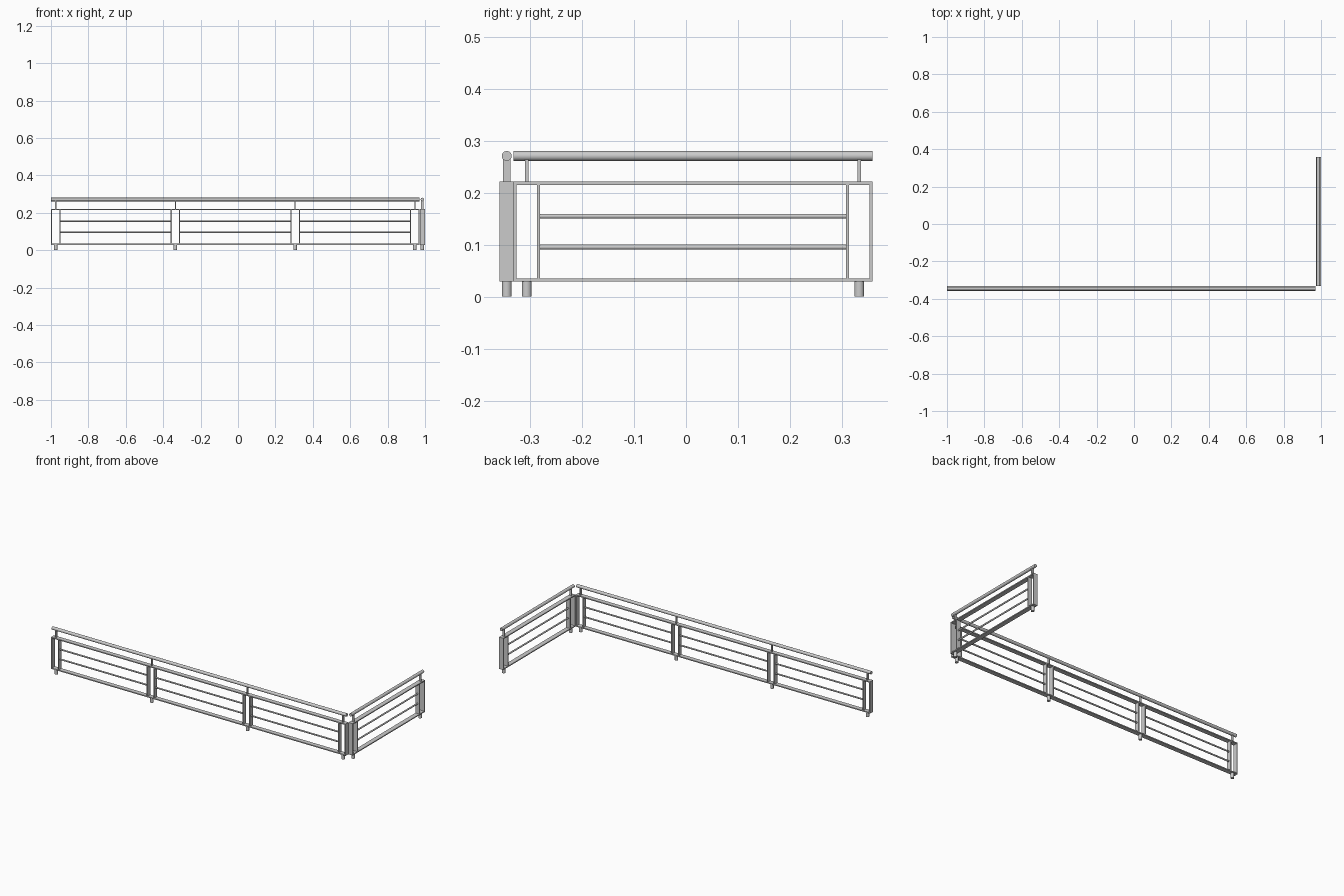
import bpy, math
from mathutils import Vector

if "Cube" in bpy.data.objects:
    bpy.data.objects.remove(bpy.data.objects["Cube"])

T = 0.006            # flat bar thickness
D = 0.028            # flat bar depth
POST = 0.051         # width of a hollow post
Z0, Z1 = 0.029, 0.2215
RAIL_Z, RAIL_R = 0.271, 0.0095


def box(name, center, size):
    bpy.ops.mesh.primitive_cube_add(size=1, location=center)
    ob = bpy.context.object
    ob.name = name
    ob.scale = size
    bpy.ops.object.transform_apply(location=False, rotation=False, scale=True)
    return ob


def rod(name, a, b, radius, verts=24):
    a, b = Vector(a), Vector(b)
    d = b - a
    bpy.ops.mesh.primitive_cylinder_add(vertices=verts, radius=radius, depth=d.length,
                                        location=(a + b) / 2)
    ob = bpy.context.object
    ob.name = name
    ob.rotation_euler = d.to_track_quat('Z', 'Y').to_euler()
    bpy.ops.object.shade_smooth_by_angle(angle=math.radians(40))
    return ob


def railing(name, origin, along_y, length, bays):
    """Straight railing starting at origin, running along x or y."""
    ox, oy = origin

    def pos(s, z):
        return (ox, oy + s, z) if along_y else (ox + s, oy, z)

    def bar(part, s, z, ls, depth, lz):
        size = (depth, ls, lz) if along_y else (ls, depth, lz)
        box(f"{name}_{part}", pos(s, z), size)

    # top and bottom flat bars and handrail
    bar("bottom_bar", length / 2, Z0 + T / 2, length, D, T)
    bar("top_bar", length / 2, Z1 - T / 2, length, D, T)
    rod(f"{name}_handrail", pos(0, RAIL_Z), pos(length, RAIL_Z), RAIL_R, 32)

    # hollow posts with foot and handrail stem
    step = (length - POST) / bays
    for i in range(bays + 1):
        c = POST / 2 + i * step
        for side in (-1, 1):
            bar("post_plate", c + side * (POST - T) / 2, (Z0 + Z1) / 2, T, D, Z1 - Z0 - 2 * T)
        rod(f"{name}_foot", pos(c, 0), pos(c, Z0), RAIL_R)
        bar("stem", c, (Z1 + RAIL_Z - 0.006) / 2, T, 0.014, RAIL_Z - 0.006 - Z1)

    # horizontal infill rods between the posts
    for i in range(bays):
        s0 = POST + i * step
        for z in (0.0955, 0.155):
            rod(f"{name}_infill_rod", pos(s0 - T / 2, z), pos(s0 + step - POST + T / 2, z), 0.0047, 16)


railing("front_railing", (-1.0, -0.345), False, 1.971, 3)
railing("side_railing", (0.986, -0.332), True, 0.691, 1)
